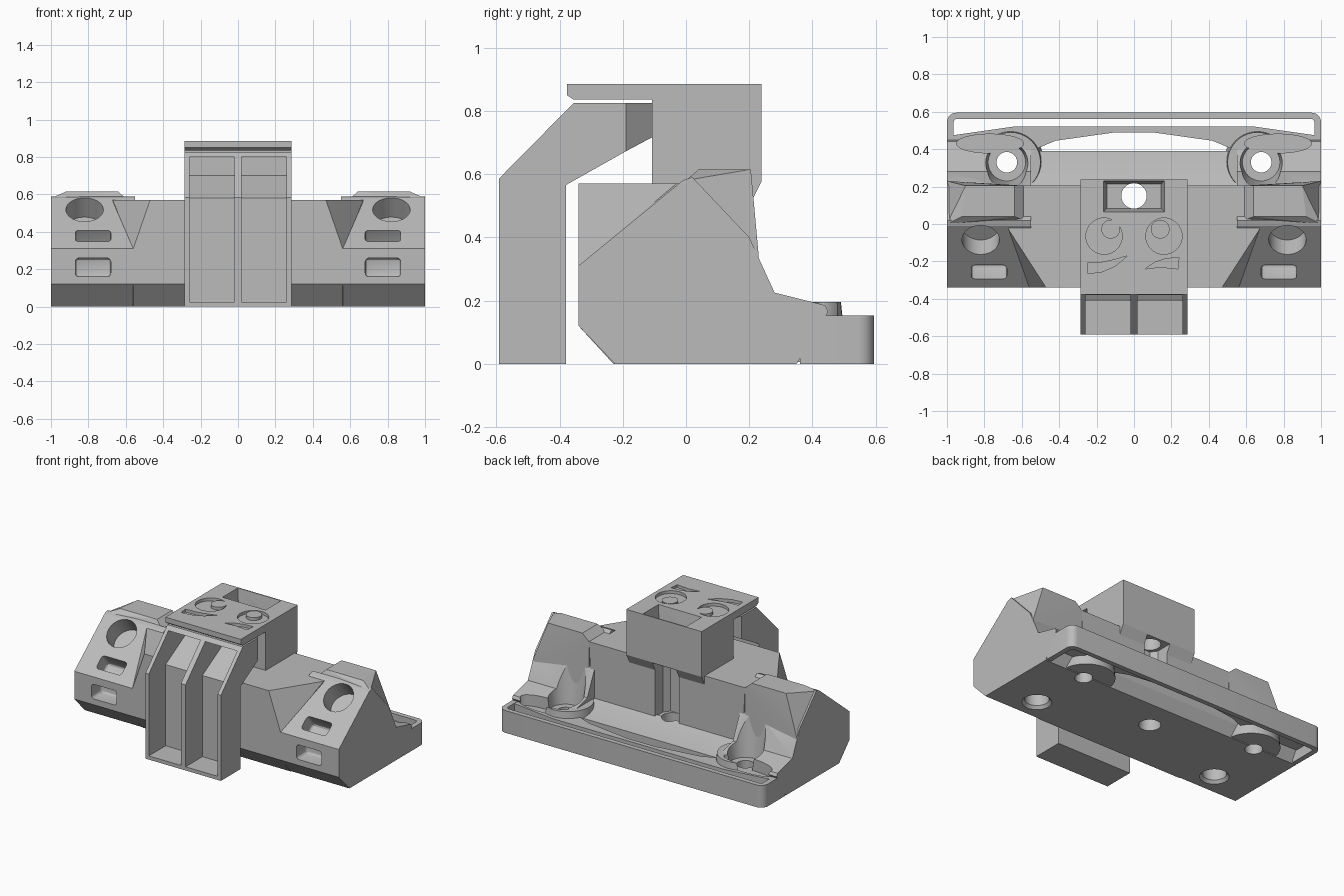
import bpy, bmesh, math
from mathutils import Vector, Matrix, Quaternion

cube = bpy.data.objects.get("Cube")
if cube:
    bpy.data.objects.remove(cube, do_unlink=True)

grey = bpy.data.materials.new("plain_grey")
grey.use_nodes = True
grey.diffuse_color = (0.5, 0.5, 0.5, 1)
grey.node_tree.nodes["Principled BSDF"].inputs["Base Color"].default_value = (0.5, 0.5, 0.5, 1)

parts, cutters = [], []
SIDES = ((1, "left"), (-1, "right"))


def finish(name, bm, cutter=False):
    bmesh.ops.recalc_face_normals(bm, faces=bm.faces)
    me = bpy.data.meshes.new(name)
    bm.to_mesh(me)
    bm.free()
    me.materials.append(grey)
    ob = bpy.data.objects.new(name, me)
    bpy.context.collection.objects.link(ob)
    ob.hide_render = cutter
    (cutters if cutter else parts).append(ob)
    return ob


def hull(name, pts, cutter=False):
    bm = bmesh.new()
    for p in pts:
        bm.verts.new(p)
    res = bmesh.ops.convex_hull(bm, input=bm.verts)
    loose = [v for v in bm.verts if not v.link_faces]
    bmesh.ops.delete(bm, geom=loose, context='VERTS')
    bmesh.ops.dissolve_limit(bm, angle_limit=0.01, verts=bm.verts, edges=bm.edges)
    return finish(name, bm, cutter)


def prism(name, outline, axis, a, b, cutter=False):
    """Extrude an outline (yz for axis x, xy for axis z) from a to b."""
    bm = bmesh.new()
    place = (lambda p, t: (t, *p)) if axis == "x" else (lambda p, t: (*p, t))
    face = bm.faces.new([bm.verts.new(place(p, a)) for p in outline])
    res = bmesh.ops.extrude_face_region(bm, geom=[face])
    shift = Vector(place((0, 0), b - a))
    for v in res["geom"]:
        if isinstance(v, bmesh.types.BMVert):
            v.co += shift
    return finish(name, bm, cutter)


def cyl(name, loc, r, depth, direction=(0, 0, 1), r2=None, cutter=False):
    bm = bmesh.new()
    rot = Vector(direction).to_track_quat('Z', 'Y')
    bmesh.ops.create_cone(bm, cap_ends=True, segments=40, radius1=r, radius2=r2 or r,
                          depth=depth, matrix=Matrix.LocRotScale(Vector(loc), rot, None))
    return finish(name, bm, cutter)


def slot(name, loc, size, rot=Quaternion()):
    bm = bmesh.new()
    bmesh.ops.create_cube(bm, size=1, matrix=Matrix.LocRotScale(Vector(loc), rot, Vector(size)))
    bmesh.ops.bevel(bm, geom=bm.edges[:], offset=0.02, segments=3, profile=0.5, affect='EDGES')
    return finish(name, bm, True)


def cut(ob, tools):
    for t in tools:
        m = ob.modifiers.new("cut", 'BOOLEAN')
        m.operation, m.solver, m.object = 'DIFFERENCE', 'EXACT', t


def mirrored(pts):
    return [(s * x, y, z) for s in (1, -1) for x, y, z in pts]


# Shared cutters: central bore and the rear notch around it
bore = cyl("bore_cutter", (0, 0.15, 0.4), 0.068, 1.2, cutter=True)
notch = prism("notch_cutter", [(0.09, 0.3), (0.09, 0.12), (0.06, 0.08), (-0.06, 0.08),
                               (-0.09, 0.12), (-0.09, 0.3)], "z", 0.19, 0.57, True)

# Centre of the body
centre = hull("body_centre", mirrored([
    (0.47, -0.34, 0.57), (0.67, -0.03, 0.57), (0.67, 0.03, 0.57), (0.59, 0.205, 0.57),
    (0.56, -0.34, 0.31), (0.56, -0.34, 0.12), (0.56, -0.23, 0), (0.56, 0.205, 0)]))
cut(centre, [bore, notch])

# Rear deck, sloping back from the centre wall
deck = prism("rear_deck", [(0.19, 0), (0.35, 0), (0.39, 0.08), (0.39, 0.14), (0.28, 0.165),
                           (0.19, 0.2)], "x", -0.57, 0.57)
cut(deck, [bore])

# Thin bar joining the two rear corners
half_bar = [(1, 0.4), (1, 0.47), (0.65, 0.52)]
inner_bar = [(0.1, 0.49), (0.42, 0.445), (0.55, 0.39)]
right_bar = [(-x, y) for x, y in reversed(half_bar)]
bar = prism("rear_bar", half_bar + right_bar + [(-x, y) for x, y in reversed(inner_bar)]
            + inner_bar, "z", 0.07, 0.15)

# Body sides with crowns, lamp bores, slots and rear bowls
wing_profile = [(-0.34, 0.12), (-0.225, 0), (0.35, 0), (0.45, 0.165), (0.44, 0.185),
                (0.28, 0.225), (0.2, 0.4), (0.02, 0.59), (-0.01, 0.58), (-0.34, 0.31)]
normal = Vector((0, -0.28, 0.36)).normalized()
tilt = normal.to_track_quat('Z', 'Y')
for s, side in SIDES:
    wing = prism(side + "_body_side", wing_profile, "x", s * 0.55, s)
    crown = hull(side + "_crown", [(s * x, y, z) for x, y, z in [
        (0.59, 0.02, 0.57), (0.64, 0.04, 0.615), (0.92, 0.04, 0.615), (1, 0, 0.58),
        (0.59, 0.205, 0.57), (0.64, 0.205, 0.615), (0.9, 0.205, 0.615), (0.96, 0.205, 0.4),
        (1, 0.23, 0.34), (0.59, 0.205, 0.2), (0.59, 0.03, 0.2), (1, 0.03, 0.2)]])
    collar = cyl(side + "_bowl_collar", (s * 0.66, 0.33, 0.1), 0.18, 0.19, r2=0.16)
    bowl = cyl("bowl_cutter", (s * 0.68, 0.33, 0.3), 0.1, 0.36, r2=0.15, cutter=True)
    drain = cyl("drain_cutter", (s * 0.68, 0.33, 0.1), 0.055, 0.6, cutter=True)
    dish = cyl("dish_cutter", (s * 0.77, 0.43, 0.3), 0.18, 0.36, cutter=True)
    for v in dish.data.vertices:
        v.co.y = 0.43 + (v.co.y - 0.43) * 0.28
    lamp = cyl("lamp_cutter", Vector((s * 0.82, -0.08, 0.512)), 0.1, 0.24, normal, cutter=True)
    foot = cyl("foot_cutter", (s * 0.71, -0.08, 0.05), 0.075, 0.24, cutter=True)
    rim = cyl("foot_rim_cutter", (s * 0.71, -0.08, 0.005), 0.1, 0.03, r2=0.075, cutter=True)
    upper = slot("upper_slot_cutter", (s * 0.775, -0.255, 0.376), (0.19, 0.095, 0.2), tilt)
    lower = slot("lower_slot_cutter", (s * 0.775, -0.34, 0.21), (0.19, 0.22, 0.1))
    cut(wing, [bowl, drain, dish, lamp, foot, rim, upper, lower])
    cut(crown, [lamp])
    cut(collar, [bowl, drain, dish])
    cut(deck, [bowl, drain])
    cut(bar, [bowl, drain, dish])


# Open bumper frame with rounded corners
def u_path(x, y, r):
    arc = [(x - r + r * math.cos(i * math.pi / 12), y - r + r * math.sin(i * math.pi / 12))
           for i in range(7)]
    half = [(x, 0.36)] + arc
    return half + [(-px, py) for px, py in reversed(half)]


prism("bumper_frame", u_path(1, 0.595, 0.05) + u_path(0.965, 0.562, 0.02)[::-1],
      "z", 0, 0.152)

# Folded front column with two open bays
column = prism("front_column", [(-0.592, 0), (-0.592, 0.585), (-0.355, 0.825), (-0.19, 0.825),
                                (-0.19, 0.672), (-0.38, 0.565), (-0.38, 0)],
               "x", -0.285, 0.285)
bays = [prism("bay_cutter", [(-0.7, 0.025), (-0.41, 0.025), (-0.41, 0.58), (-0.2, 0.7),
                             (-0.2, 0.8), (-0.7, 0.8)], "x", s * 0.018, s * 0.26, True)
        for s, side in SIDES]
cut(column, bays)
hull("neck", mirrored([(0.285, -0.19, 0.825), (0.285, -0.19, 0.672),
                       (0.2, -0.1, 0.825), (0.2, -0.1, 0.72)]))

# Head block with overhanging lid
head = prism("head_block", [(-0.108, 0.56), (-0.108, 0.835), (-0.355, 0.835), (-0.377, 0.85),
                            (-0.377, 0.885), (0.238, 0.885), (0.238, 0.575), (0.2, 0.5),
                            (0.1, 0.5)], "x", -0.285, 0.285)
well = hull("well_cutter", [(x * w, 0.148 + y * d, z) for w, d, z in
                            ((0.145, 0.065, 0.76), (0.145, 0.065, 0.86), (0.165, 0.085, 0.9))
                            for x in (-1, 1) for y in (-1, 1)], True)
cut(head, [bore, notch, well])

# Engraved eyes with raised pupils
for s, side in SIDES:
    eye = cyl("eye_cutter", (s * 0.16, -0.065, 0.89), 0.097, 0.05, cutter=True)
    cut(head, [eye])
    cyl(side + "_pupil", (0.14 if s > 0 else -0.125, -0.028, 0.87), 0.05, 0.03)

# Engraved brows
right_brow = [(-0.25, -0.21), (-0.245, -0.265), (-0.17, -0.255), (-0.1, -0.225),
              (-0.035, -0.17), (-0.1, -0.19), (-0.17, -0.205)]
left_brow = [(0.06, -0.24), (0.14, -0.23), (0.235, -0.24), (0.24, -0.18),
             (0.17, -0.185), (0.11, -0.205)]
for brow in (right_brow, left_brow):
    cut(head, [prism("brow_cutter", brow, "z", 0.865, 0.92, True)])

# Bake the cuts, drop the cutters and shade
deps = bpy.context.evaluated_depsgraph_get()
deps.update()
baked = [(ob, bpy.data.meshes.new_from_object(ob.evaluated_get(deps))) for ob in parts]
for ob, me in baked:
    ob.modifiers.clear()
    ob.data = me
for c in cutters:
    bpy.data.objects.remove(c, do_unlink=True)
bpy.ops.object.select_all(action='DESELECT')
for ob in parts:
    ob.select_set(True)
bpy.context.view_layer.objects.active = parts[0]
bpy.ops.object.shade_smooth_by_angle(angle=math.radians(20))
